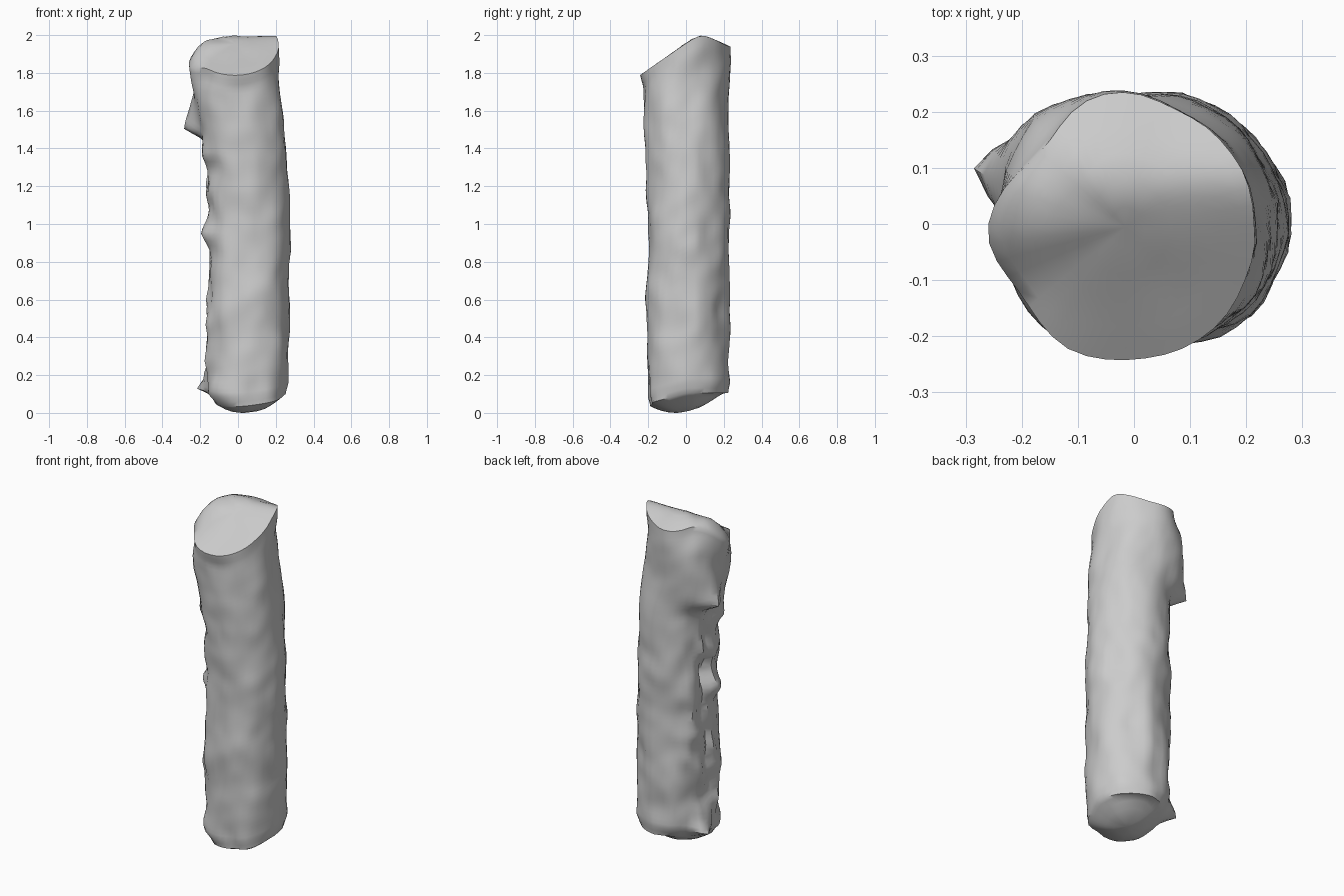
import bpy, bmesh, math
from mathutils import Vector, noise

cube = bpy.data.objects.get("Cube")
if cube:
    bpy.data.objects.remove(cube, do_unlink=True)

SEGS, LEVELS = 44, 72


def smooth(a, b, v):
    t = min(1, max(0, (v - a) / (b - a)))
    return t * t * (3 - 2 * t)


def bell(angle, at_angle, width):
    # soft falloff around a direction, in degrees
    return math.exp(-((math.degrees(angle) - at_angle) / width) ** 2)


def top_height(x, y):
    # slanted cut facing the front, a rounded crest, a short bevel behind, a worn right edge
    a, b = 1.785 + 0.74 * (y + 0.24), 2.01 - 0.5 * (y - 0.1)
    z = (a + b - math.hypot(a - b, 0.05)) / 2
    return z - 9 * max(0, -x - 0.15) ** 2


def bottom_height(x, y):
    # shallow bowl, lowest towards the front
    d = math.hypot(x - 0.025, y + 0.055)
    return 0.1 * min(1.05, (d / 0.24) ** 2)


def hook(angle, z, at_angle, at_z, rise, drop, width, size):
    # broken twig: long slope above, abrupt underside
    da = abs(math.degrees(angle) - at_angle) / width
    h = (at_z + rise - z) / rise if z > at_z else (z - at_z + drop) / drop
    return size * math.exp(-da ** 1.5) * max(0, h) ** 1.2


def bark(angle, z):
    # broad dents all round, with a lumpy furrow along the right side
    c, s = math.cos(angle), math.sin(angle)
    n = 0.017 * noise.noise(Vector((c * 1.6, s * 1.6, z * 4.5)))
    n += 0.007 * noise.noise(Vector((c * 3 + 7, s * 3, z * 9)))
    # trunk slightly out of round
    for at_angle, size in ((45, -0.009), (135, 0.006), (225, 0.014), (315, 0.012)):
        n += size * bell(angle, at_angle, 30)
    span = smooth(0.08, 0.2, z) * smooth(1.55, 1.35, z)
    n += 0.035 * span * bell(angle, 176, 38) * noise.noise(Vector((c * 4, s * 4 + 3, z * 8)))
    n -= 0.03 * span * bell(angle, 174 - 5 * math.sin(z * 9), 9)
    # swelling behind the big twig, then the twigs and small knots
    n += 0.022 * bell(angle, 138, 24) * smooth(1.4, 1.55, z) * smooth(1.88, 1.65, z)
    n += hook(angle, z, 164, 1.5, 0.22, 0.06, 16, 0.092)
    n += hook(angle, z, 162, 0.13, 0.18, 0.05, 11, 0.08)
    for at_angle, at_z, size in ((203, 1.36, 0.035), (196, 1.17, 0.03), (198, 0.95, 0.035),
                                 (200, 0.47, 0.02), (192, 0.28, 0.03), (155, 0.7, 0.022)):
        n += hook(angle, z, at_angle, at_z, 0.15, 0.08, 17, size)
    return n


def body_point(angle, t):
    c, s = math.cos(angle), math.sin(angle)
    low = bottom_height(0.055 + 0.21 * c, 0.01 + 0.21 * s)
    high = top_height(-0.02 + 0.235 * c, 0.235 * s)
    z = low + (high - low) * t
    lean = smooth(1.2, 1.9, z)
    cx, cy = 0.055 - 0.075 * lean, 0.014 - 0.014 * lean
    r = 0.215 + 0.016 * lean
    # lip below the cut, with the rim worn back on the right
    r += 0.012 * max(0, -s) * smooth(high - 0.07, high, z)
    r += 0.014 * bell(angle, 184, 16) * smooth(high - 0.2, high - 0.05, z)
    worn = 0.04 * bell(angle, 138, 24) + 0.018 * bell(angle, 218, 20)
    r -= worn * smooth(high - 0.14, high, z)
    # rounding at the foot
    r -= (0.012 + 0.03 * max(0, -c)) * smooth(low + 0.06, low, z)
    r += bark(angle, z) * (1 - 0.6 * smooth(high - 0.1, high, z))
    return Vector((cx + r * c, cy + r * s, z))


def bridge(bm, a, b):
    for i in range(SEGS):
        j = (i + 1) % SEGS
        bm.faces.new((a[i], a[j], b[j], b[i]))


def cap(bm, rim, height):
    # concentric rings across an end, following its height rule
    mid = sum((v.co for v in rim), Vector()) / SEGS
    shift = [v.co.z - height(v.co.x, v.co.y) for v in rim]
    ring = rim
    for k in (0.9, 0.75, 0.55, 0.35, 0.15):
        new = []
        for v, dz in zip(rim, shift):
            p = mid.lerp(v.co, k)
            p.z = height(p.x, p.y) + dz * k * k
            p.z += 0.008 * (1 - k) * noise.noise(p * 9)
            new.append(bm.verts.new(p))
        bridge(bm, ring, new)
        ring = new
    tip = bm.verts.new((mid.x, mid.y, height(mid.x, mid.y)))
    for i in range(SEGS):
        bm.faces.new((ring[i], ring[(i + 1) % SEGS], tip))


# log body with both cut ends
bm = bmesh.new()
rings = []
for k in range(LEVELS + 1):
    rings.append([bm.verts.new(body_point(2 * math.pi * i / SEGS, k / LEVELS))
                  for i in range(SEGS)])
for a, b in zip(rings, rings[1:]):
    bridge(bm, a, b)
cap(bm, rings[0], bottom_height)
cap(bm, rings[-1], top_height)
bmesh.ops.recalc_face_normals(bm, faces=bm.faces)
floor = min(v.co.z for v in bm.verts)
bmesh.ops.translate(bm, verts=bm.verts, vec=(0, 0, -floor))

mesh = bpy.data.meshes.new("log")
bm.to_mesh(mesh)
bm.free()
log = bpy.data.objects.new("log", mesh)
bpy.context.collection.objects.link(log)

# plain grey material
grey = bpy.data.materials.new("light_grey")
grey.use_nodes = True
colour = (0.6, 0.6, 0.6, 1)
grey.diffuse_color = colour
grey.node_tree.nodes["Principled BSDF"].inputs["Base Color"].default_value = colour
mesh.materials.append(grey)

bpy.ops.object.select_all(action="DESELECT")
log.select_set(True)
bpy.context.view_layer.objects.active = log
bpy.ops.object.shade_smooth_by_angle(angle=math.radians(45))
